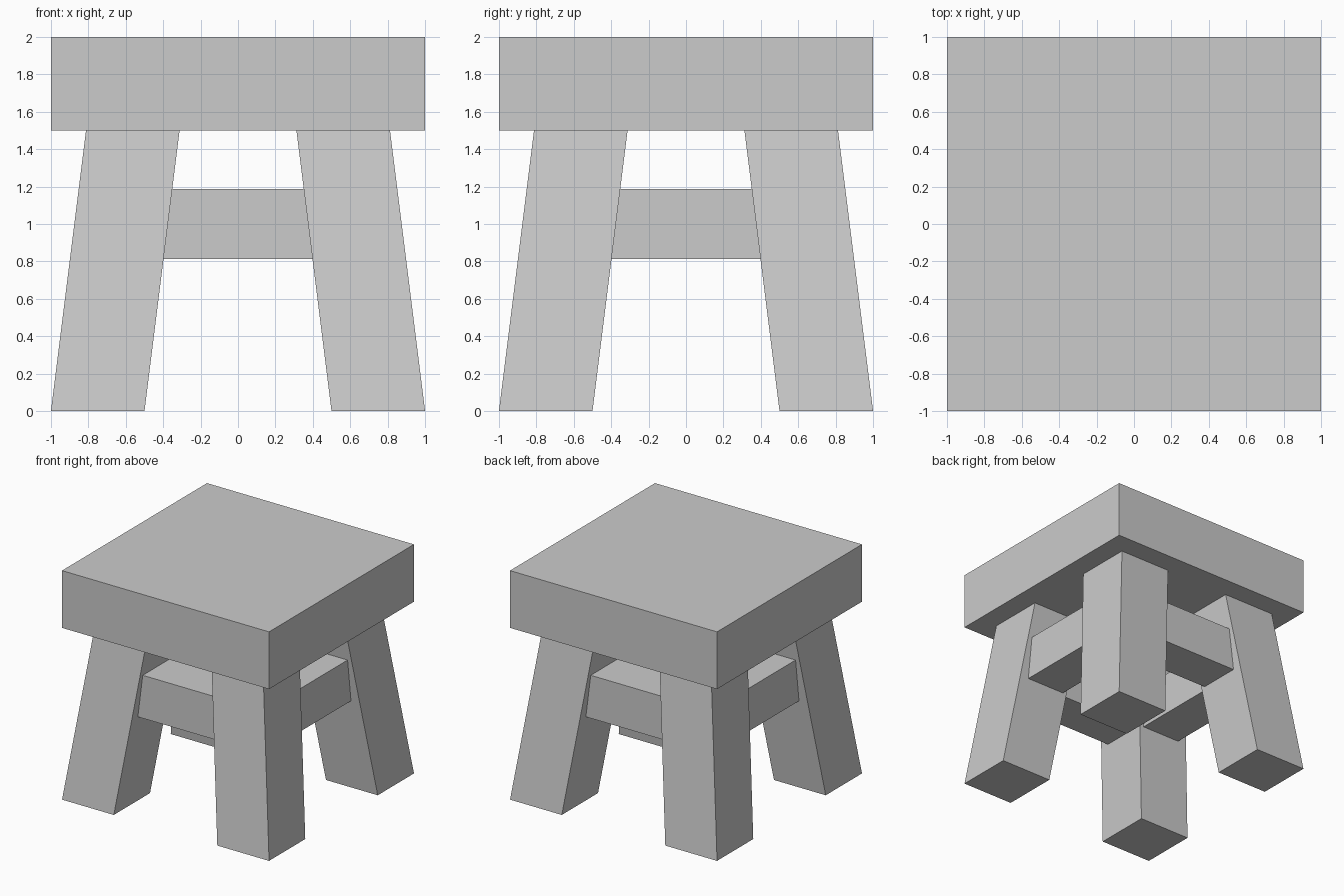
import bpy, bmesh
from mathutils import Vector

if "Cube" in bpy.data.objects:
    bpy.data.objects.remove(bpy.data.objects["Cube"])


def box(name, lo, hi, top_shift=(0, 0, 0)):
    """Box between two corners; top_shift leans the top face sideways."""
    lo, hi = Vector(lo), Vector(hi)
    size, mid = hi - lo, (lo + hi) / 2
    bm = bmesh.new()
    bmesh.ops.create_cube(bm, size=1)
    for v in bm.verts:
        lean = Vector(top_shift) if v.co.z > 0 else Vector()
        v.co = v.co * size + mid + lean
    mesh = bpy.data.meshes.new(name)
    bm.to_mesh(mesh)
    bm.free()
    obj = bpy.data.objects.new(name, mesh)
    bpy.context.collection.objects.link(obj)
    return obj


# Thick square seat
box("seat", (-1, -1, 1.5), (1, 1, 2))

# Four splayed legs, leaning inwards towards the seat
LEAN = 0.1875
for sy, depth in ((-1, "front"), (1, "back")):
    for sx, side in ((-1, "left"), (1, "right")):
        cx, cy = 0.75 * sx, 0.75 * sy
        box(f"{depth}_{side}_leg", (cx - 0.25, cy - 0.25, 0),
            (cx + 0.25, cy + 0.25, 1.5), (-LEAN * sx, -LEAN * sy, 0))

# Four stretchers, with their ends tucked into the legs
HALF, THICK, OFFSET = 0.43, 0.1875, 0.625
Z0, Z1 = 0.8125, 1.1875
for s, depth, side in ((-1, "front", "left"), (1, "back", "right")):
    a, b = s * OFFSET - THICK, s * OFFSET + THICK
    box(f"{depth}_stretcher", (-HALF, a, Z0), (HALF, b, Z1))
    box(f"{side}_stretcher", (a, -HALF, Z0), (b, HALF, Z1))
